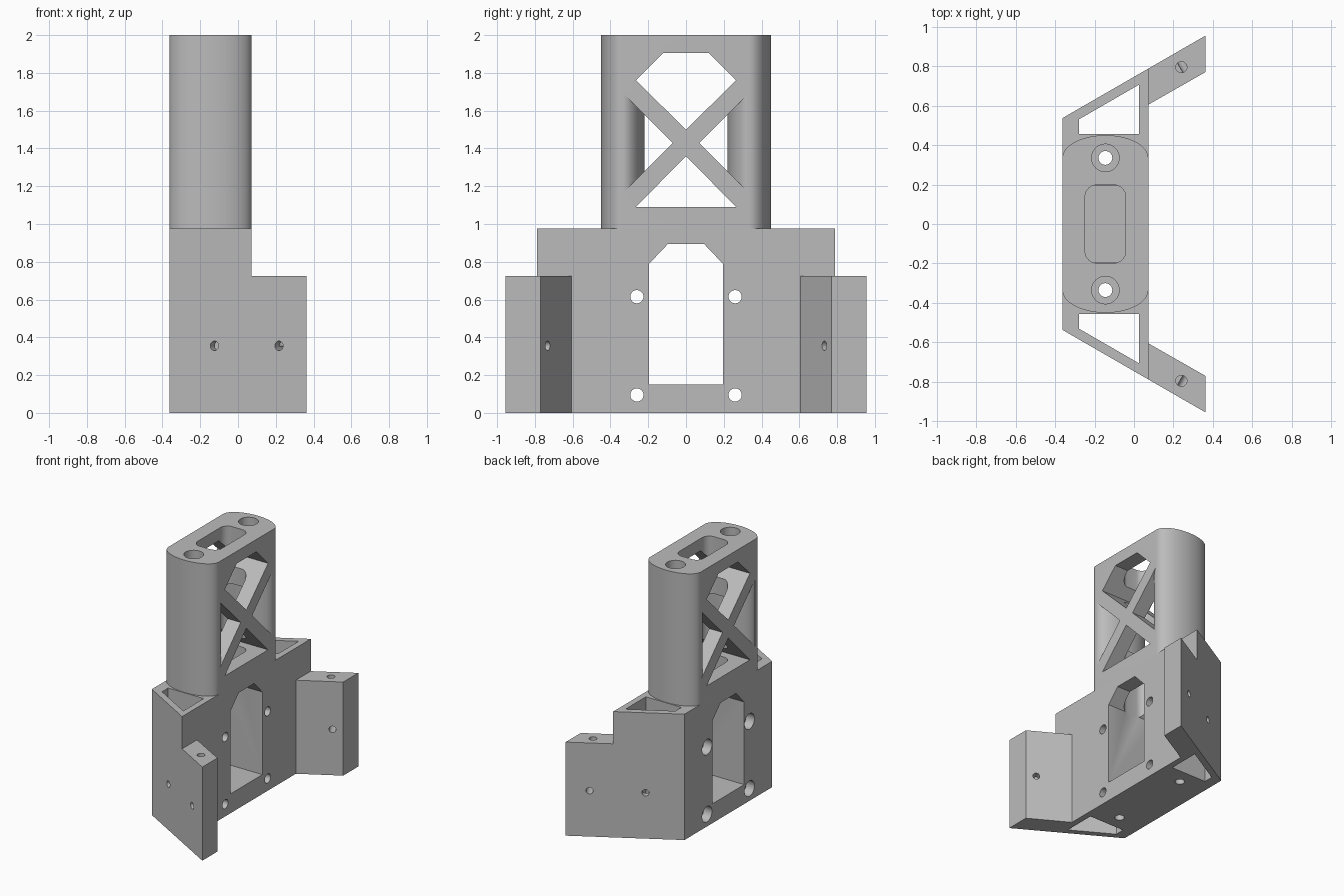
import bpy, bmesh
from math import sin, cos, pi
from mathutils import Vector

if "Cube" in bpy.data.objects:
    bpy.data.objects.remove(bpy.data.objects["Cube"])

grey = bpy.data.materials.new("plain grey")
grey.use_nodes = True
grey.diffuse_color = (0.5, 0.5, 0.5, 1)
grey.node_tree.nodes["Principled BSDF"].inputs["Base Color"].default_value = (0.5, 0.5, 0.5, 1)

BACK, FRONT = -0.3625, 0.0725      # faces of the central block along x
MID = (BACK + FRONT) / 2
SCREW_Y = 0.335                    # long vertical screw holes
BODY_TOP, TOP = 0.975, 2.0


def prism(name, points, lo, hi, axis="z"):
    """Extrude a flat outline along z (points are x, y) or x (points are y, z)."""
    bm = bmesh.new()
    place = (lambda p: (p[0], p[1], lo)) if axis == "z" else (lambda p: (lo, p[0], p[1]))
    face = bm.faces.new([bm.verts.new(place(p)) for p in points])
    new = bmesh.ops.extrude_face_region(bm, geom=[face])["geom"]
    step = (0, 0, hi - lo) if axis == "z" else (hi - lo, 0, 0)
    bmesh.ops.translate(bm, vec=step, verts=[v for v in new if isinstance(v, bmesh.types.BMVert)])
    bmesh.ops.recalc_face_normals(bm, faces=bm.faces)
    mesh = bpy.data.meshes.new(name)
    bm.to_mesh(mesh)
    bm.free()
    obj = bpy.data.objects.new(name, mesh)
    bpy.context.collection.objects.link(obj)
    return obj


def ring(cx, cy, rx, ry, n=32, start=0, sweep=2 * pi):
    count = n if sweep > 6 else n + 1
    return [(cx + rx * cos(start + sweep * i / n), cy + ry * sin(start + sweep * i / n))
            for i in range(count)]


def rod(center, direction, radius, length):
    """Round cutter centred on a point and lying along a direction."""
    obj = prism("hole_cutter", ring(0, 0, radius, radius), -length / 2, length / 2)
    turn = Vector(direction).to_track_quat("Z", "Y").to_matrix().to_4x4()
    turn.translation = center
    obj.data.transform(turn)
    return obj


def cut(target, cutter, keep=False):
    bpy.context.view_layer.objects.active = target
    mod = target.modifiers.new("cut", "BOOLEAN")
    mod.operation, mod.solver, mod.object = "DIFFERENCE", "EXACT", cutter
    bpy.ops.object.modifier_apply(modifier=mod.name)
    if not keep:
        bpy.data.objects.remove(cutter)


def mirrored(half):
    """Close an outline of (y, z) points by reflecting it in y."""
    return half + [(-y, z) for y, z in reversed(half)]


# Base block with two slanted wings
half = [(BACK, 0.537), (0.3625, 0.955), (0.3625, 0.77), (FRONT, 0.605)]
body = prism("base_with_wings", half + [(x, -y) for x, y in reversed(half)], 0, BODY_TOP)

# Tower with rounded ends
outline = (ring(MID, SCREW_Y, FRONT - MID, 0.115, 48, 0, pi)
           + ring(MID, -SCREW_Y, FRONT - MID, 0.115, 48, pi, pi))
tower = prism("tower", outline, BODY_TOP, TOP)
for part in (body, tower):
    part.data.materials.append(grey)

# Lower chamfered window
cut(body, prism("window_cutter", mirrored([(0.195, 0.15), (0.195, 0.79), (0.095, 0.895)]),
                -1, 1, "x"))

for s in (1, -1):
    # Lowered wing tops
    cut(body, prism("step_cutter", [(FRONT, s * 0.58), (1, s * 0.58), (1, s * 1.2), (FRONT, s * 1.2)],
                    0.725, 1.5))
    # Open triangular pockets
    cut(body, prism("pocket_cutter", [(-0.28, s * 0.455), (0.025, s * 0.455),
                                      (0.025, s * 0.706), (-0.28, s * 0.53)], -0.1, 1.1))
    # Cross holes and pin holes in the wings
    normal = (0.5, -0.866 * s, 0)
    cut(body, rod((-0.125, s * 0.674, 0.355), normal, 0.025, 0.16))
    cut(body, rod((0.255, s * 0.805, 0.355), normal, 0.025, 0.4))
    cut(body, rod((0.24, s * 0.795, 0.6), (0, 0, 1), 0.028, 0.49))
    # Counterbored mounting holes through the base
    for z in (0.095, 0.615):
        cut(body, rod((MID, s * 0.26, z), (1, 0, 0), 0.035, 1))
        cut(body, rod((BACK, s * 0.26, z), (1, 0, 0), 0.06, 0.14))

# Upper and lower openings of the cross-braced tower
cut(tower, prism("window_cutter", [(0, 1.5), (0.265, 1.76), (0.12, 1.905),
                                   (-0.12, 1.905), (-0.265, 1.76)], -1, 1, "x"))
cut(tower, prism("window_cutter", [(-0.265, 1.09), (0.265, 1.09), (0, 1.36)], -1, 1, "x"))

for s in (1, -1):
    # Side openings that leave the rounded pillars standing
    side = prism("side_cutter", [(s * 0.07, 1.43), (s * 0.325, 1.685), (s * 0.325, 1.175)],
                 -1, 1, "x")
    cut(side, prism("pillar_cutter", ring(MID, s * SCREW_Y, FRONT - MID, 0.115, 96), 0.9, 2.1))
    cut(tower, side)
    # Long screw holes with counterbored tops
    long_hole = rod((MID, s * SCREW_Y, 1), (0, 0, 1), 0.035, 3)
    cut(body, long_hole, keep=True)
    cut(tower, long_hole)
    cut(tower, rod((MID, s * SCREW_Y, TOP), (0, 0, 1), 0.07, 0.2))

# Rounded central slot from the top down into the lower window
slot_points = []
for i, (sx, sy) in enumerate([(1, 1), (-1, 1), (-1, -1), (1, -1)]):
    slot_points += ring(MID + sx * 0.043, sy * 0.138, 0.06, 0.06, 8, i * pi / 2, pi / 2)
slot = prism("slot_cutter", slot_points, 0.78, 2.1)
cut(body, slot, keep=True)
cut(tower, slot)

# Smooth the round surfaces and keep the edges crisp
for part in (body, tower):
    bpy.ops.object.select_all(action="DESELECT")
    part.select_set(True)
    bpy.context.view_layer.objects.active = part
    bpy.ops.object.shade_smooth_by_angle(angle=pi / 6)
